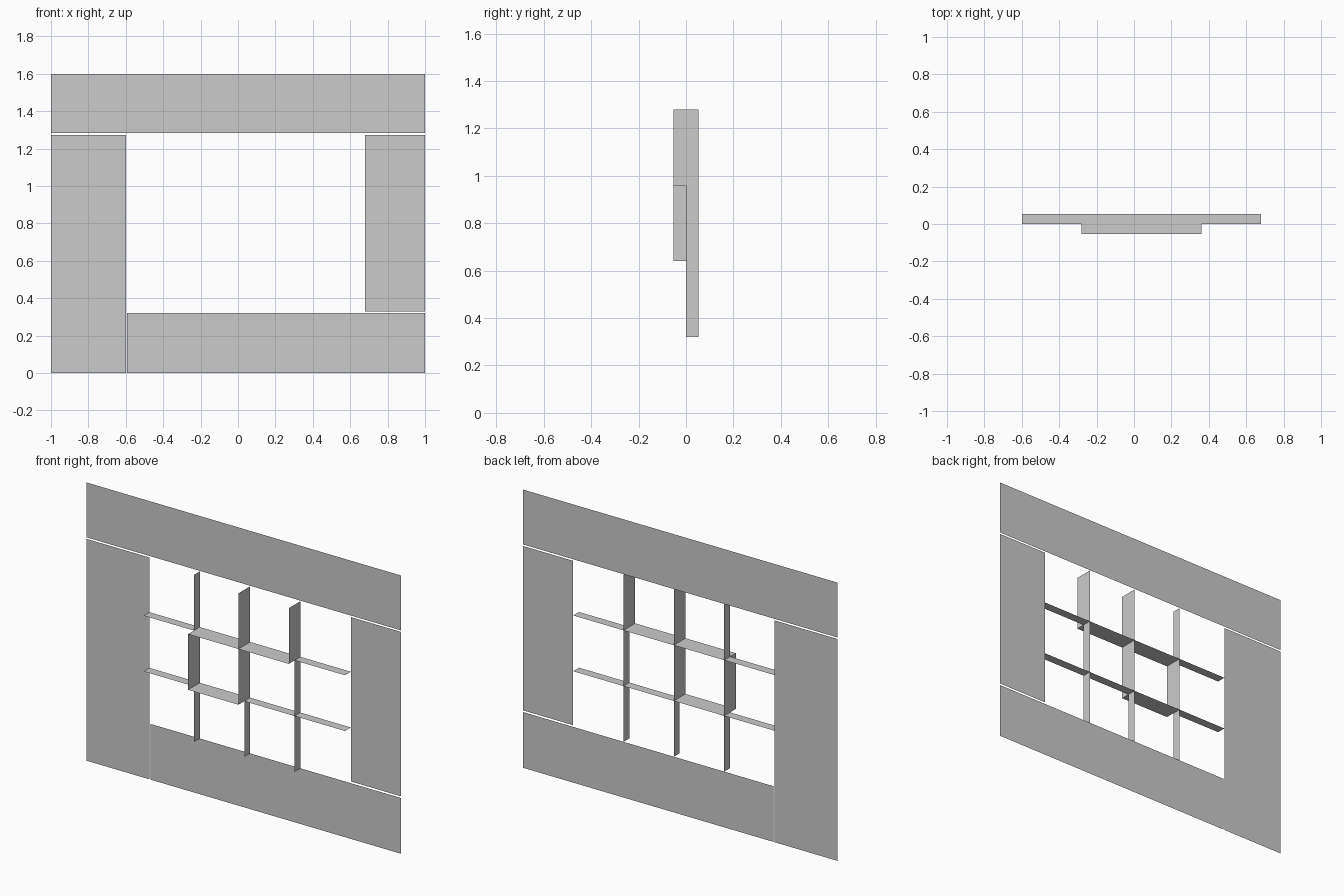
import bpy

if "Cube" in bpy.data.objects:
    bpy.data.objects.remove(bpy.data.objects["Cube"])

BACK, MID, FRONT = 0.053, 0.0, -0.053      # wall plane, thin strip edge, deep strip edge
XS = [-0.6, -0.28, 0.04, 0.36, 0.68]       # window grid columns
ZS = [0.32, 0.64, 0.96, 1.28]              # window grid rows


def quads(name, faces):
    """One object made from flat four-cornered sheets."""
    verts = [v for f in faces for v in f]
    mesh = bpy.data.meshes.new(name)
    mesh.from_pydata(verts, [], [range(i, i + 4) for i in range(0, len(verts), 4)])
    mesh.update()
    ob = bpy.data.objects.new(name, mesh)
    bpy.context.collection.objects.link(ob)
    return ob


def wall(name, x0, x1, z0, z1):
    quads(name, [[(x0, BACK, z0), (x1, BACK, z0), (x1, BACK, z1), (x0, BACK, z1)]])


def upright(x, z0, z1, y):
    return [(x, y, z0), (x, BACK, z0), (x, BACK, z1), (x, y, z1)]


def shelf(z, x0, x1, y):
    return [(x0, y, z), (x1, y, z), (x1, BACK, z), (x0, BACK, z)]


# Wall panels around the opening
wall("top_wall_panel", -1, 1, 1.283, 1.598)
wall("left_wall_panel", -1, -0.6, 0, 1.274)
wall("bottom_wall_panel", -0.593, 1, 0, 0.32)
wall("right_wall_panel", 0.68, 1, 0.33, 1.274)

# Upright dividers: rows (bottom to top) that project forward
deep_rows = [{1}, {1, 2}, {2}]
for i, deep in enumerate(deep_rows):
    quads(f"upright_divider_{i + 1}",
          [upright(XS[i + 1], ZS[r], ZS[r + 1], FRONT if r in deep else MID)
           for r in range(3)])

# Level dividers: columns (left to right) that project forward
deep_cols = [{1}, {1, 2}]
for i, deep in enumerate(deep_cols):
    quads(f"level_divider_{i + 1}",
          [shelf(ZS[i + 1], XS[c], XS[c + 1], FRONT if c in deep else MID)
           for c in range(4)])
